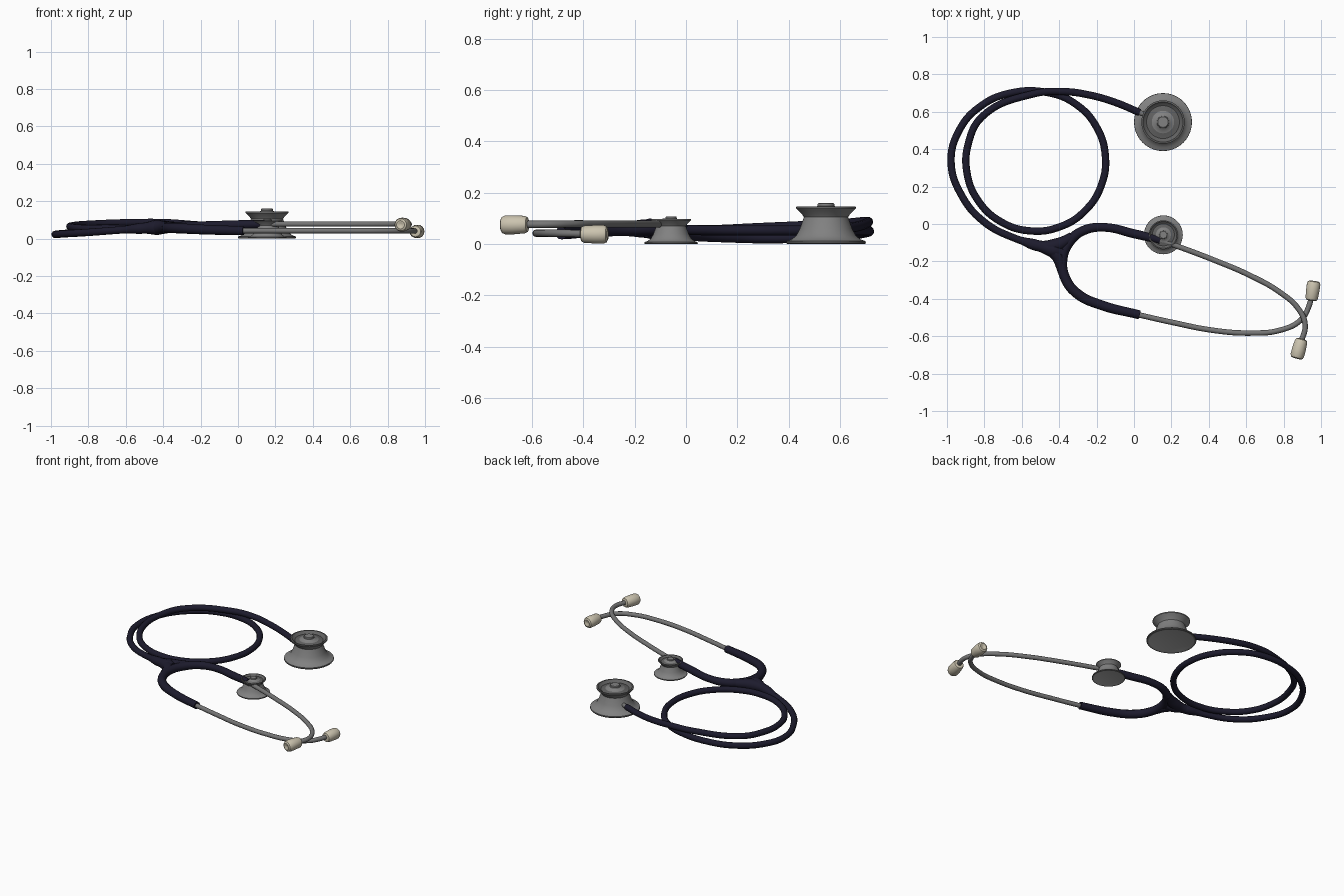
import bpy, bmesh, math
from mathutils import Vector

if "Cube" in bpy.data.objects:
    bpy.data.objects.remove(bpy.data.objects["Cube"])


def material(name, rgb):
    m = bpy.data.materials.new(name)
    m.diffuse_color = (*rgb, 1)
    m.use_nodes = True
    m.node_tree.nodes["Principled BSDF"].inputs["Base Color"].default_value = m.diffuse_color
    return m


RUBBER = material("navy rubber", (0.012, 0.011, 0.026))
STEEL = material("brushed steel", (0.18, 0.18, 0.18))
CHROME = material("polished steel", (0.22, 0.22, 0.22))
DARK = material("dark steel", (0.12, 0.12, 0.12))
PALE = material("pale diaphragm", (0.42, 0.42, 0.42))
IVORY = material("ivory tip", (0.60, 0.55, 0.43))


def smooth(ob, angle=35):
    bpy.ops.object.select_all(action='DESELECT')
    ob.select_set(True)
    bpy.context.view_layer.objects.active = ob
    bpy.ops.object.shade_smooth_by_angle(angle=math.radians(angle))


def tube(name, pts, r, mat, res=10):
    """Round tube through points (x, y, z[, radius])."""
    cu = bpy.data.curves.new(name, 'CURVE')
    cu.dimensions = '3D'
    cu.bevel_depth = 1.0
    cu.bevel_resolution = 4
    cu.resolution_u = res
    cu.use_fill_caps = True
    sp = cu.splines.new('BEZIER')
    sp.radius_interpolation = 'EASE'
    sp.bezier_points.add(len(pts) - 1)
    for bp, p in zip(sp.bezier_points, pts):
        bp.co = p[:3]
        bp.radius = p[3] if len(p) > 3 else r
        bp.handle_left_type = bp.handle_right_type = 'AUTO'
    ob = bpy.data.objects.new(name, cu)
    bpy.context.collection.objects.link(ob)
    cu.materials.append(mat)
    bpy.ops.object.select_all(action='DESELECT')
    ob.select_set(True)
    bpy.context.view_layer.objects.active = ob
    bpy.ops.object.convert(target='MESH')
    ob = bpy.context.view_layer.objects.active
    smooth(ob, 50)
    return ob


def lathe(name, profile, mats, loc, axis=(0, 0, 1), scale=1.0, n=36, rule=None):
    """Revolve (radius, height) profile; rule(band) picks each band's material."""
    bm = bmesh.new()
    rings = []
    for r, h in profile:
        if r == 0:
            rings.append([bm.verts.new((0, 0, h))] * n)
        else:
            rings.append([bm.verts.new((r * math.cos(2 * math.pi * i / n),
                                        r * math.sin(2 * math.pi * i / n), h))
                          for i in range(n)])
    for k, (a, b) in enumerate(zip(rings, rings[1:])):
        for i in range(n):
            j = (i + 1) % n
            f = bm.faces.new(list(dict.fromkeys((a[i], a[j], b[j], b[i]))))
            f.material_index = rule(k) if rule else 0
    bmesh.ops.recalc_face_normals(bm, faces=bm.faces)
    me = bpy.data.meshes.new(name)
    bm.to_mesh(me)
    bm.free()
    for m in mats:
        me.materials.append(m)
    ob = bpy.data.objects.new(name, me)
    bpy.context.collection.objects.link(ob)
    ob.location = loc
    ob.scale = (scale,) * 3
    ob.rotation_mode = 'QUATERNION'
    ob.rotation_quaternion = Vector((0, 0, 1)).rotation_difference(Vector(axis))
    smooth(ob)
    return ob


# Coiled tubing: yoke, outer sweep, full inner circle, then chestpiece
path = [(-0.50, -0.115, 0.055), (-0.64, -0.075, 0.045), (-0.80, 0.01, 0.033),
        (-0.92, 0.15, 0.026), (-0.978, 0.33, 0.022), (-0.935, 0.50, 0.027),
        (-0.82, 0.63, 0.035), (-0.66, 0.70, 0.045)]
cx, cy, cr = -0.525, 0.335, 0.373
for k in range(13):
    a = math.radians(80 - 25 * k)
    t = k / 12
    z = 0.052 + 0.004 * t + (0.02 * max(0, t - 0.75) / 0.25)
    path.append((cx + cr * math.cos(a), cy + cr * math.sin(a), z))
path += [(-0.54, 0.695, 0.086), (-0.38, 0.708, 0.085), (-0.24, 0.69, 0.075),
         (-0.10, 0.65, 0.065), (0.03, 0.596, 0.058)]
tube("coiled_tubing", path, 0.0195, RUBBER)
tube("chestpiece_stem", [(0.02, 0.600, 0.058), (0.15, 0.547, 0.058)], 0.014, STEEL)

# Yoke: U-shaped fork with flared blends into the trunk
tube("yoke_fork", [(0.14, -0.086, 0.078, 0.022), (0.0, -0.052, 0.074, 0.024),
                   (-0.16, -0.018, 0.070, 0.023), (-0.27, -0.035, 0.066, 0.025),
                   (-0.345, -0.095, 0.062, 0.027), (-0.383, -0.19, 0.060, 0.027),
                   (-0.365, -0.295, 0.057, 0.027), (-0.30, -0.375, 0.054, 0.027),
                   (-0.18, -0.432, 0.048, 0.026), (0.03, -0.486, 0.042, 0.024)],
     0.025, RUBBER)
start = [(-0.62, -0.083, 0.047, 0.0195), (-0.51, -0.117, 0.055, 0.029)]
for side, end in {
        "upper": [(-0.42, -0.115, 0.060, 0.037), (-0.33, -0.07, 0.063, 0.027)],
        "middle": [(-0.43, -0.14, 0.060, 0.040), (-0.385, -0.155, 0.060, 0.033)],
        "lower": [(-0.42, -0.155, 0.060, 0.036), (-0.382, -0.25, 0.058, 0.027)]}.items():
    tube("yoke_web_" + side, start + end, 0.025, RUBBER)

# Steel ear tubes, crossing near the tips
tube("ear_tube_upper", [(0.12, -0.081, 0.078), (0.24, -0.122, 0.078), (0.42, -0.19, 0.078),
                        (0.62, -0.275, 0.078), (0.78, -0.365, 0.078), (0.88, -0.455, 0.078),
                        (0.915, -0.54, 0.077), (0.89, -0.64, 0.076)], 0.0145, STEEL)
tube("ear_tube_lower", [(0.0, -0.48, 0.042), (0.20, -0.525, 0.042), (0.42, -0.568, 0.042),
                        (0.62, -0.583, 0.042), (0.78, -0.568, 0.042), (0.89, -0.515, 0.042),
                        (0.935, -0.44, 0.041), (0.953, -0.36, 0.040)], 0.0145, STEEL)

# Ear tips
tip = [(0, 0.004), (0.018, 0), (0.029, 0.004), (0.034, 0.014), (0.037, 0.060),
       (0.037, 0.092), (0.032, 0.104), (0.022, 0.109), (0.010, 0.107), (0, 0.100)]
lathe("ear_tip_upper", tip, [IVORY], (0.897, -0.614, 0.076), (-0.27, -1, -0.02), n=24)
lathe("ear_tip_lower", tip, [IVORY], (0.948, -0.410, 0.038), (0.14, 1, 0.0), 0.98, n=24)

# Chestpieces: pale diaphragm, dark rim, flared body, dark bell, centre knob
chest = [(0, 0.006), (0.13, 0.004), (0.142, 0), (0.152, 0), (0.155, 0.004), (0.154, 0.011),
         (0.135, 0.018), (0.117, 0.032), (0.103, 0.058), (0.092, 0.088), (0.086, 0.105),
         (0.092, 0.114), (0.108, 0.130), (0.116, 0.138), (0.116, 0.145), (0.107, 0.146),
         (0.098, 0.136), (0.088, 0.131), (0.060, 0.136), (0.040, 0.143),
         (0.033, 0.149), (0.032, 0.157), (0.028, 0.160), (0, 0.160)]


def chest_rule(k):
    if k < 2:
        return 2                       # diaphragm underneath
    return 1 if k in (3, 4) or 14 <= k <= 17 else 0   # base rim and bell lip


for name, loc, s in (("main_chestpiece", (0.155, 0.545, 0), 1.0),
                     ("small_chestpiece", (0.157, -0.058, 0), 0.67)):
    lathe(name, chest, [CHROME, DARK, PALE], loc, scale=s, n=40, rule=chest_rule)
